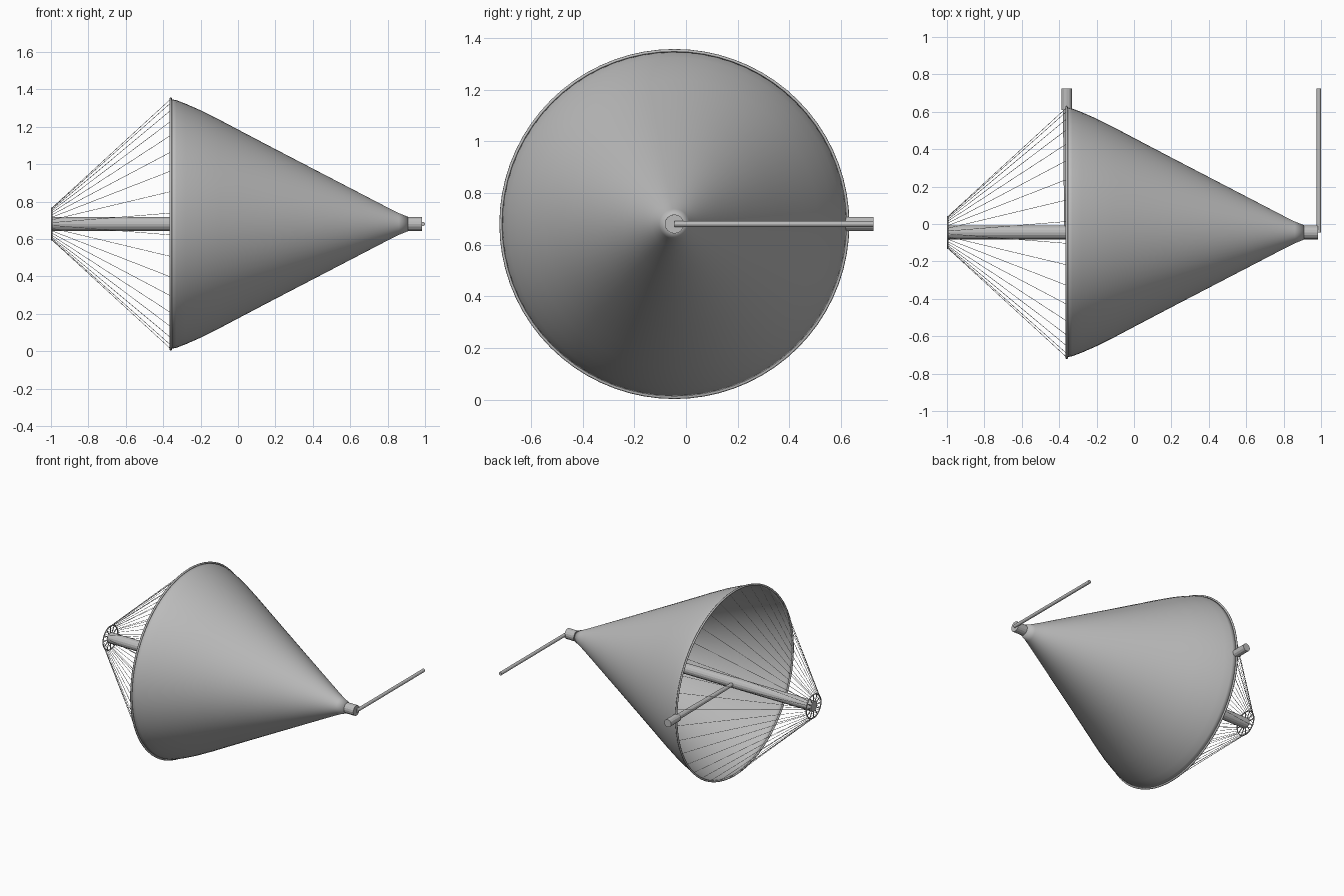
import bpy, bmesh
from math import cos, sin, tau, pi
from mathutils import Vector, Matrix

cube = bpy.data.objects.get("Cube")
if cube:
    bpy.data.objects.remove(cube, do_unlink=True)

grey = bpy.data.materials.new("plain_grey")
grey.use_nodes = True
COLOUR = (0.5, 0.5, 0.5, 1)
grey.diffuse_color = COLOUR
grey.node_tree.nodes["Principled BSDF"].inputs["Base Color"].default_value = COLOUR

# Main axis runs along x through this point
AXIS_Y, AXIS_Z = -0.045, 0.68
MOUTH_X, HUB_X, TIP_X = -0.36, -1.0, 0.985
MOUTH_R, HUB_R, SHAFT_R = 0.67, 0.085, 0.037


def on_axis(x, radius=0, angle=0):
    return Vector((x, AXIS_Y + radius * cos(angle), AXIS_Z + radius * sin(angle)))


def finish(name, bm, smooth=False):
    mesh = bpy.data.meshes.new(name)
    bm.to_mesh(mesh)
    bm.free()
    mesh.materials.append(grey)
    for face in mesh.polygons:
        face.use_smooth = smooth
    obj = bpy.data.objects.new(name, mesh)
    bpy.context.collection.objects.link(obj)
    return obj


def add_rod(bm, start, end, r1, r2=None, sides=12, caps=True):
    direction = end - start
    turn = direction.to_track_quat('Z', 'Y').to_matrix().to_4x4()
    bmesh.ops.create_cone(bm, cap_ends=caps, segments=sides, radius1=r1,
                          radius2=r1 if r2 is None else r2, depth=direction.length,
                          matrix=Matrix.Translation((start + end) / 2) @ turn)


def revolve(name, profile, steps, closed=False, smooth=True):
    bm = bmesh.new()
    verts = [bm.verts.new(on_axis(x, r)) for x, r in profile]
    pairs = list(zip(verts, verts[1:]))
    if closed:
        pairs.append((verts[-1], verts[0]))
    edges = [bm.edges.new(p) for p in pairs]
    bmesh.ops.spin(bm, geom=verts + edges, cent=on_axis(0), axis=(1, 0, 0),
                   angle=tau, steps=steps, use_duplicate=False)
    bmesh.ops.remove_doubles(bm, verts=bm.verts, dist=0.0001)
    bmesh.ops.recalc_face_normals(bm, faces=bm.faces)
    return finish(name, bm, smooth)


# Flared cone shell, open at the mouth
shell = revolve("cone_shell", [
    (MOUTH_X, 0.668), (-0.33, 0.662), (-0.28, 0.643), (-0.2, 0.608), (-0.1, 0.558),
    (0, 0.505), (0.2, 0.4), (0.4, 0.296), (0.6, 0.192), (0.8, 0.088),
    (0.86, 0.058), (0.91, 0.038)], 72)
solid = shell.modifiers.new("thickness", 'SOLIDIFY')
solid.thickness = 0.004
solid.offset = -1


def ring_profile(x, radius, half):
    return [(x + half * cos(a * tau / 8), radius + half * sin(a * tau / 8)) for a in range(8)]


# Rolled rim and small hub ring
revolve("mouth_rim", ring_profile(MOUTH_X, MOUTH_R, 0.007), 72, closed=True)
revolve("hub_ring", ring_profile(HUB_X + 0.004, HUB_R, 0.004), 36, closed=True)

# Central shaft
bm = bmesh.new()
add_rod(bm, on_axis(HUB_X), on_axis(TIP_X), SHAFT_R, sides=16)
finish("central_shaft", bm)

# Hub spokes
bm = bmesh.new()
for i in range(12):
    angle = tau * i / 12
    add_rod(bm, on_axis(HUB_X + 0.004, 0.03, angle), on_axis(HUB_X + 0.004, HUB_R, angle),
            0.003, sides=6)
finish("hub_spokes", bm)

# Fine stay wires from the hub ring to the mouth rim
bm = bmesh.new()
for i in range(36):
    angle = tau * (i + 0.5) / 36
    add_rod(bm, on_axis(HUB_X + 0.004, HUB_R, angle), on_axis(MOUTH_X, MOUTH_R, angle),
            0.0013, sides=5)
finish("stay_wires", bm)

# Side arm at the mouth, with a thicker sleeve outside the rim
bm = bmesh.new()
arm_end = Vector((MOUTH_X, 0.63, AXIS_Z))
add_rod(bm, on_axis(MOUTH_X), arm_end, 0.013, 0.02)
finish("mouth_arm", bm)
bm = bmesh.new()
add_rod(bm, arm_end - Vector((0, 0.02, 0)), Vector((MOUTH_X, 0.725, AXIS_Z)), 0.028)
finish("mouth_arm_sleeve", bm)

# Thin side arm at the tip
bm = bmesh.new()
add_rod(bm, on_axis(0.988), Vector((0.988, 0.725, AXIS_Z)), 0.012)
finish("tip_arm", bm)
